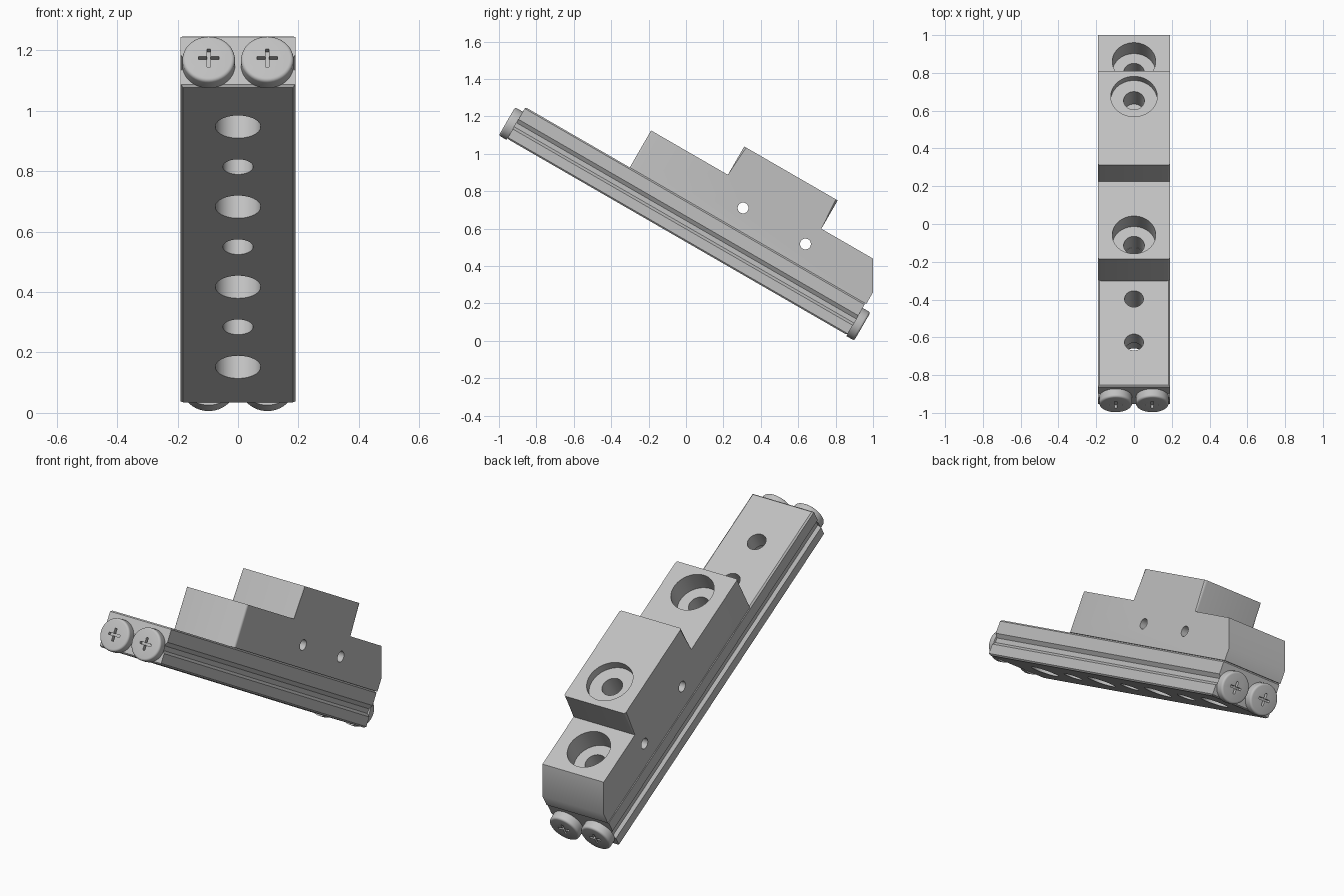
import bpy, bmesh, math
from mathutils import Matrix, Vector

if "Cube" in bpy.data.objects:
    bpy.data.objects.remove(bpy.data.objects["Cube"], do_unlink=True)

# Everything is modelled with the rail level, then tilted nose-up about x
TILT = math.radians(-30)
HALF = 0.19
RAIL_START, RAIL_END = -1.368, 0.73
RAIL_BOTTOM, RAIL_TOP = 0.458, 0.653

steel = bpy.data.materials.new("light_grey_metal")
steel.use_nodes = True
GREY = (0.53, 0.53, 0.53, 1)
steel.diffuse_color = GREY
steel.node_tree.nodes["Principled BSDF"].inputs["Base Color"].default_value = GREY


def make_object(name, bm):
    bmesh.ops.recalc_face_normals(bm, faces=bm.faces)
    mesh = bpy.data.meshes.new(name)
    bm.to_mesh(mesh)
    bm.free()
    obj = bpy.data.objects.new(name, mesh)
    bpy.context.collection.objects.link(obj)
    mesh.materials.append(steel)
    obj.rotation_euler.x = TILT
    return obj


def prism(points, direction):
    """Extrude a closed outline along a direction."""
    bm = bmesh.new()
    face = bm.faces.new([bm.verts.new(p) for p in points])
    out = bmesh.ops.extrude_face_region(bm, geom=[face])
    verts = [v for v in out["geom"] if isinstance(v, bmesh.types.BMVert)]
    bmesh.ops.translate(bm, verts=verts, vec=direction)
    return bm


def cylinder(start, end, radius, segments=48):
    start, end = Vector(start), Vector(end)
    axis = end - start
    turn = axis.to_track_quat('Z', 'Y').to_matrix().to_4x4()
    bm = bmesh.new()
    bmesh.ops.create_cone(bm, cap_ends=True, segments=segments, radius1=radius,
                          radius2=radius, depth=axis.length,
                          matrix=Matrix.Translation((start + end) / 2) @ turn)
    return bm


def cut(target, cutters):
    """Subtract each cutter, bake the result and remove the cutters."""
    for bm in cutters:
        tool = make_object("cutter", bm)
        tool.hide_render = True
        mod = target.modifiers.new("cut", 'BOOLEAN')
        mod.operation, mod.solver, mod.object = 'DIFFERENCE', 'EXACT', tool
        bpy.context.view_layer.update()
        graph = bpy.context.evaluated_depsgraph_get()
        mesh = bpy.data.meshes.new_from_object(target.evaluated_get(graph))
        target.modifiers.clear()
        target.data = mesh
        bpy.data.objects.remove(tool, do_unlink=True)


def smooth(obj):
    bpy.ops.object.select_all(action='DESELECT')
    obj.select_set(True)
    bpy.context.view_layer.objects.active = obj
    bpy.ops.object.shade_smooth_by_angle(angle=math.radians(30))


# Rail: mirrored section with chamfers and a side groove
side = [(0.182, RAIL_BOTTOM), (HALF, 0.466), (HALF, 0.518), (0.174, 0.532),
        (0.174, 0.557), (HALF, 0.578), (HALF, 0.645), (0.182, RAIL_TOP)]
section = side + [(-x, z) for x, z in reversed(side)]
bm = prism([(x, RAIL_START, z) for x, z in section], (0, RAIL_END - RAIL_START, 0))
ends = [e for e in bm.edges if e.calc_length() > 0.3
        and abs(e.verts[0].co.y - e.verts[1].co.y) < 0.01]
bmesh.ops.bevel(bm, geom=ends, offset=0.007, segments=1, affect='EDGES')
rail = make_object("rail", bm)

# Rail holes: seven through holes, every other one counterbored from below
cutters = []
for i in range(7):
    y = -0.305 + 0.265 * (i - 3)
    cutters.append(cylinder((0, y, 0.4), (0, y, 0.7), 0.05))
    if i % 2 == 0:
        cutters.append(cylinder((0, y, 0.4), (0, y, 0.56), 0.075))
cut(rail, cutters)
smooth(rail)

# Stepped mounting block
LOW, HIGH = 0.881, 1.056
outline = [(-0.724, RAIL_TOP), (-0.724, LOW), (-0.25, LOW), (-0.25, HIGH),
           (0.327, HIGH), (0.327, LOW), (0.646, LOW), (0.736, 0.725),
           (0.736, RAIL_TOP)]
bm = prism([(-HALF, y, z) for y, z in outline], (2 * HALF, 0, 0))
uprights = [e for e in bm.edges if e.verts[0].co.y < 0.6
            and abs(e.verts[0].co.y - e.verts[1].co.y) < 0.001
            and abs(e.verts[0].co.x - e.verts[1].co.x) < 0.001]
bmesh.ops.bevel(bm, geom=uprights, offset=0.012, segments=4, profile=0.5, affect='EDGES')
block = make_object("mounting_block", bm)

# Block holes: counterbored bolt holes from above, pin holes from the side
cutters = []
for y, top, floor, wide, end in [(-0.575, LOW, 0.77, 0.115, 0.6),
                                 (0.17, HIGH, 1.012, 0.123, 0.88),
                                 (0.485, LOW, 0.765, 0.115, 0.6)]:
    cutters.append(cylinder((0, y, floor), (0, y, top + 0.1), wide))
    cutters.append(cylinder((0, y, end), (0, y, floor + 0.02), 0.055))
for y in (-0.091, 0.294):
    cutters.append(cylinder((-0.3, y, 0.768), (0.3, y, 0.768), 0.029, 32))
cut(block, cutters)
smooth(block)

# End screws: rounded heads with a cross recess, a pair at each end
ARM, THIN = 0.034, 0.006
quarter = [(THIN, ARM), (THIN, THIN), (ARM, THIN)]
cross = []
for k in range(4):
    turn = Matrix.Rotation(-k * math.pi / 2, 2)
    cross += [turn @ Vector(p) for p in quarter]
for end_name, y, out in (("upper", RAIL_START, -1), ("lower", RAIL_END, 1)):
    for side_name, x in (("right", -0.097), ("left", 0.097)):
        face_y, z = y + out * 0.048, 0.538
        bm = cylinder((x, y, z), (x, face_y, z), 0.087)
        rim = [e for e in bm.edges
               if all(abs(v.co.y - face_y) < 0.001 for v in e.verts)]
        bmesh.ops.bevel(bm, geom=rim, offset=0.012, segments=4, profile=0.5, affect='EDGES')
        head = make_object(f"{end_name}_{side_name}_screw", bm)
        recess = prism([(x + p.x, face_y + out * 0.02, z + p.y) for p in cross],
                       (0, -out * 0.04, 0))
        cut(head, [recess])
        smooth(head)
